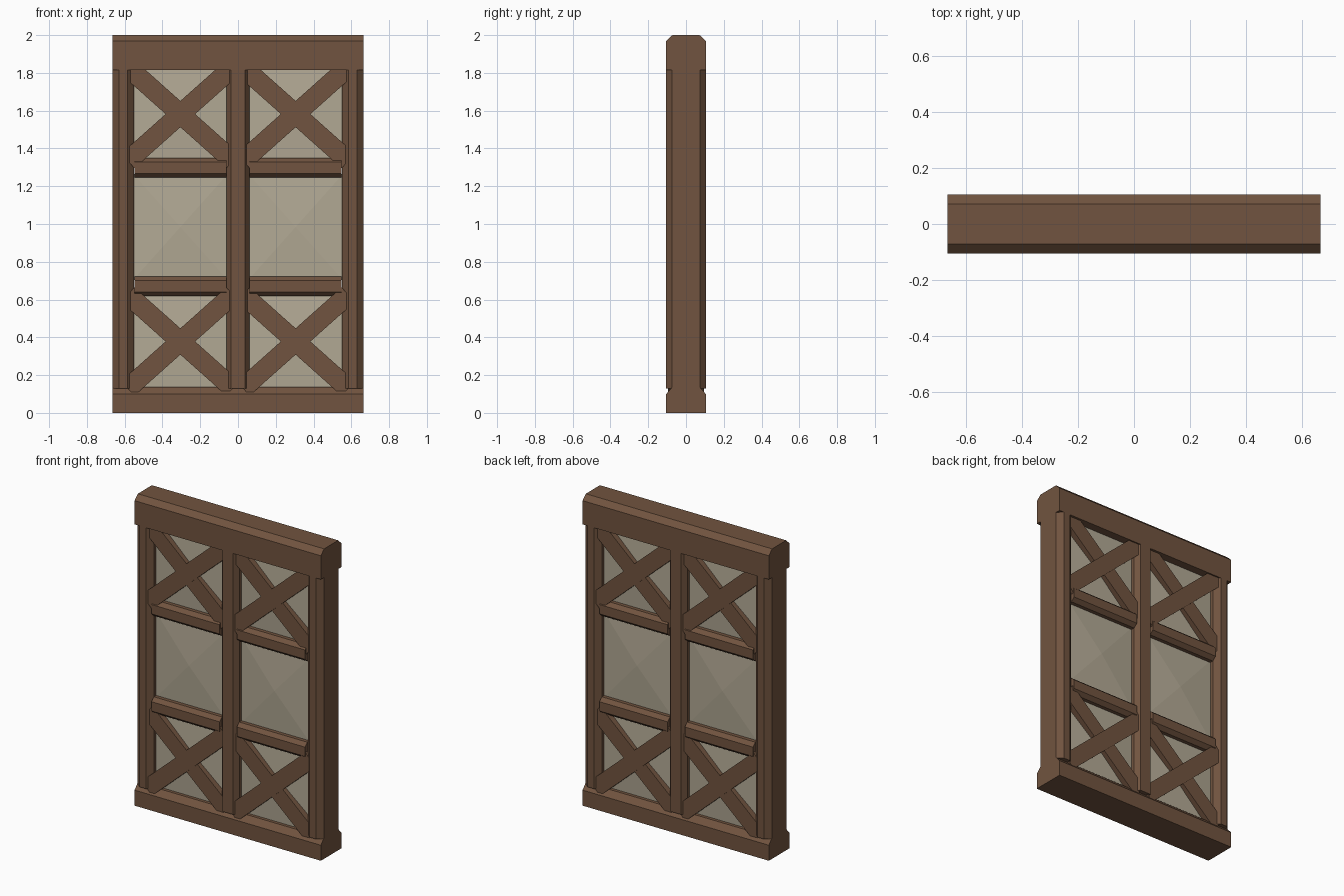
import bpy, bmesh, math
from mathutils import Matrix, Vector

if "Cube" in bpy.data.objects:
    bpy.data.objects.remove(bpy.data.objects["Cube"])


def material(name, rgb):
    m = bpy.data.materials.new(name)
    m.diffuse_color = (*rgb, 1)
    m.use_nodes = True
    m.node_tree.nodes["Principled BSDF"].inputs["Base Color"].default_value = m.diffuse_color
    return m


WOOD = material("brown wood", (0.165, 0.088, 0.05))
GLASS = material("dull beige glass", (0.45, 0.40, 0.30))


def finish(bm, name, mat):
    bmesh.ops.recalc_face_normals(bm, faces=bm.faces)
    mesh = bpy.data.meshes.new(name)
    bm.to_mesh(mesh)
    bm.free()
    mesh.materials.append(mat)
    ob = bpy.data.objects.new(name, mesh)
    bpy.context.collection.objects.link(ob)
    return ob


def prism(name, outline, axis, a, b):
    """Extrude a 2D outline along x (outline is y,z) or z (outline is x,y)."""
    bm = bmesh.new()
    place = (lambda p, t: (t, p[0], p[1])) if axis == "x" else (lambda p, t: (p[0], p[1], t))
    face = bm.faces.new([bm.verts.new(place(p, a)) for p in outline])
    ext = bmesh.ops.extrude_face_region(bm, geom=[face])
    move = Vector(place((0, 0), b - a))
    bmesh.ops.translate(bm, vec=move, verts=[v for v in ext["geom"] if isinstance(v, bmesh.types.BMVert)])
    return finish(bm, name, WOOD)


def octagon(cx, cy, hx, hy, c, d):
    """Rectangle with corners cut by c across and d up."""
    return [(cx - hx + c, cy - hy), (cx + hx - c, cy - hy), (cx + hx, cy - hy + d), (cx + hx, cy + hy - d),
            (cx + hx - c, cy + hy), (cx - hx + c, cy + hy), (cx - hx, cy + hy - d), (cx - hx, cy - hy + d)]


W, D = 0.665, 0.105

# Head and sill beams, chamfered along their upper edges
prism("top_beam", [(-D, 1.815), (D, 1.815), (D, 1.968), (D - .033, 2), (-D + .033, 2), (-D, 1.968)], "x", -W, W)
prism("bottom_beam", [(-D, 0), (D, 0), (D, .1), (D - .033, .137), (-D + .033, .137), (-D, .1)], "x", -W, W)

# Upright posts with chamfered corners
for name, cx, hx, c in (("left_post", -.6075, .0575, .034), ("right_post", .6075, .0575, .034),
                        ("centre_post", 0, .062, .024)):
    prism(name, octagon(cx, 0, hx, D, c, .032), "z", .13, 1.83)


def brace(name, x, z, y0, y1, slope):
    """Diagonal bar across a panel, between two depths."""
    bm = bmesh.new()
    bmesh.ops.create_cube(bm, size=1)
    bm.transform(Matrix.Translation((x, (y0 + y1) / 2, z)) @ Matrix.Rotation(-slope, 4, "Y")
                 @ Matrix.Diagonal((.745, y1 - y0, .104, 1)))
    return finish(bm, name, WOOD)


def pane(name, x, z, hx, hz, y, bulge):
    """Glass pane rising slightly to a central point."""
    bm = bmesh.new()
    rim = [bm.verts.new((x + sx * hx, y, z + sz * hz)) for sx, sz in ((-1, -1), (1, -1), (1, 1), (-1, 1))]
    tip = bm.verts.new((x, y + bulge, z))
    for i in range(4):
        f = bm.faces.new((rim[i], rim[(i + 1) % 4], tip))
        f.normal_update()
        if f.normal.y * y < 0:
            f.normal_flip()
    mesh = bpy.data.meshes.new(name)
    bm.to_mesh(mesh)
    bm.free()
    mesh.materials.append(GLASS)
    bpy.context.collection.objects.link(bpy.data.objects.new(name, mesh))


ANGLE = math.radians(41.7)
for side, sx in (("left", -1), ("right", 1)):
    px = sx * .305

    # Horizontal rails
    for level, z in (("lower", .67), ("upper", 1.297)):
        prism(f"{side}_{level}_rail", octagon(0, z, .1, .052, .025, .022), "x", px - .243, px + .243)

    # Crossed braces, front and back; the rising one lies on top on each face
    for level, z in (("lower", .378), ("upper", 1.582)):
        for face, s in (("front", -1), ("back", 1)):
            for kind, depth, tilt in (("rising", .096, 1), ("falling", .09, -1)):
                y0, y1 = sorted((s * depth, s * .01))
                brace(f"{side}_{level}_{face}_{kind}_brace", px, z, y0, y1, -s * tilt * ANGLE)

    # Glass panes on both faces
    for level, z, hz in (("lower", .378, .26), ("middle", .984, .28), ("upper", 1.582, .25)):
        for face, s in (("front", -1), ("back", 1)):
            pane(f"{side}_{level}_{face}_pane", px, z, .25, hz, s * .05, s * .015)
